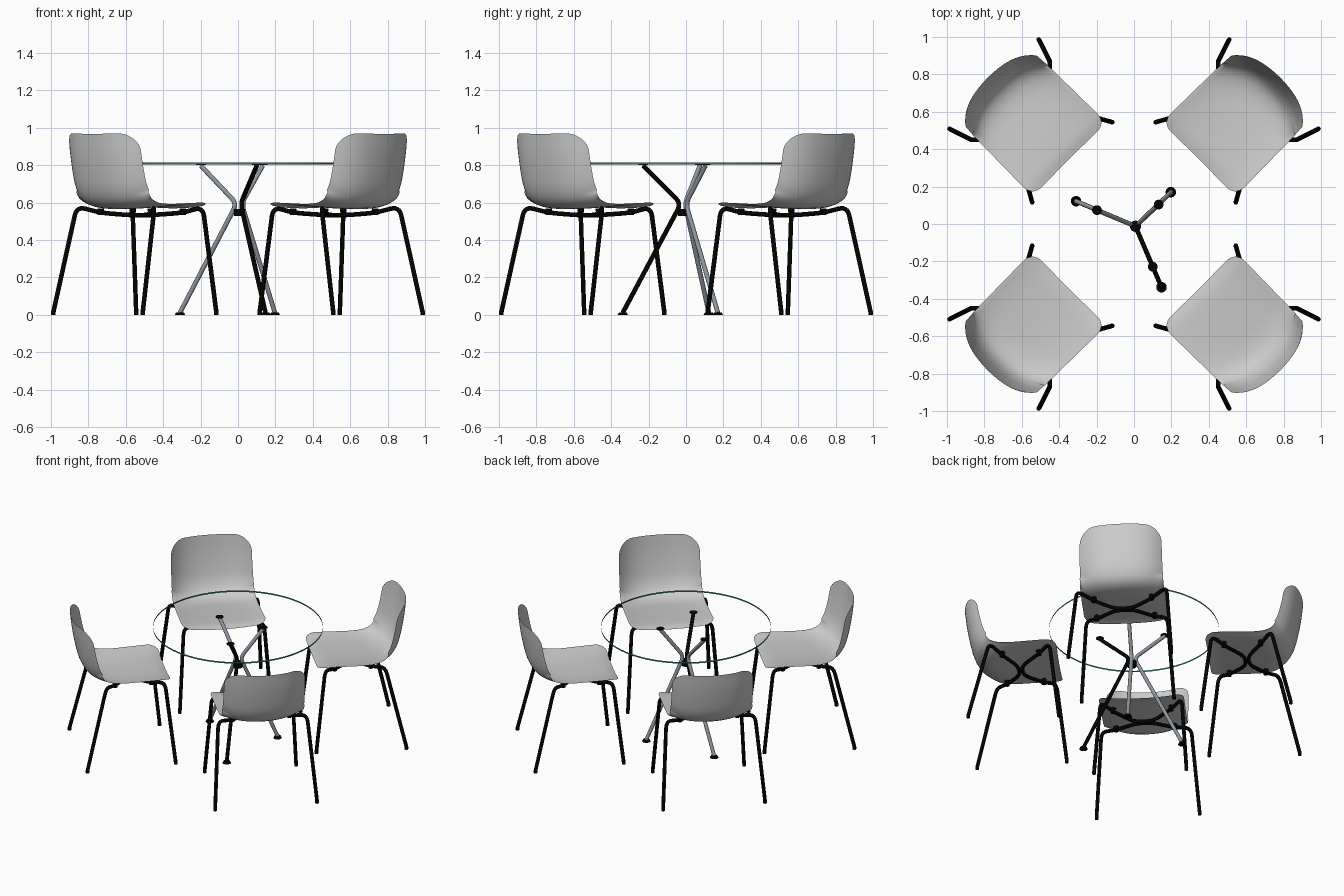
import bpy, bmesh
from math import sqrt, pi, cos
from mathutils import Vector, Matrix

if "Cube" in bpy.data.objects:
    bpy.data.objects.remove(bpy.data.objects["Cube"])


def material(name, rgba):
    m = bpy.data.materials.new(name)
    m.diffuse_color = rgba
    m.use_nodes = True
    m.node_tree.nodes["Principled BSDF"].inputs["Base Color"].default_value = m.diffuse_color
    return m


BLACK = material("black_metal", (0.001, 0.001, 0.001, 1))
STEEL = material("steel", (0.28, 0.32, 0.36, 1))
RIM = material("glass_edge", (0.03, 0.22, 0.16, 1))


def finish(name, bm, mats=()):
    me = bpy.data.meshes.new(name)
    bm.to_mesh(me)
    bm.free()
    ob = bpy.data.objects.new(name, me)
    bpy.context.collection.objects.link(ob)
    for m in mats:
        me.materials.append(m)
    bpy.ops.object.select_all(action='DESELECT')
    ob.select_set(True)
    bpy.context.view_layer.objects.active = ob
    bpy.ops.object.shade_smooth_by_angle(angle=0.7)
    return ob


def fillet(points, radius, steps=7):
    """Polyline with its corners rounded."""
    p = [Vector(q) for q in points]
    out = [p[0]]
    for a, b, c in zip(p, p[1:], p[2:]):
        s = b + (a - b).normalized() * min(radius, (a - b).length * 0.48)
        e = b + (c - b).normalized() * min(radius, (c - b).length * 0.48)
        for i in range(steps):
            t = i / (steps - 1)
            out.append(s * (1 - t) ** 2 + b * 2 * t * (1 - t) + e * t * t)
    return out + [p[-1]]


def tube(name, points, radius, mat, bend=0.05):
    cu = bpy.data.curves.new(name, 'CURVE')
    cu.dimensions = '3D'
    cu.bevel_depth = radius
    cu.bevel_resolution = 3
    cu.use_fill_caps = True
    pts = fillet(points, bend)
    sp = cu.splines.new('POLY')
    sp.points.add(len(pts) - 1)
    for q, v in zip(sp.points, pts):
        q.co = (*v, 1)
    cu.materials.append(mat)
    ob = bpy.data.objects.new(name, cu)
    bpy.context.collection.objects.link(ob)
    return ob


def disc(name, loc, r1, r2, depth, mat, seg=24):
    bm = bmesh.new()
    bmesh.ops.create_cone(bm, cap_ends=True, segments=seg, radius1=r1, radius2=r2,
                          depth=depth, matrix=Matrix.Translation(loc))
    return finish(name, bm, [mat])


# Seat shell: centre profile (distance from table centre, height, side curl)
PROFILE = [(0.490, 0.570, 0.25), (0.55, 0.580, 0.2), (0.66, 0.577, 0.2), (0.80, 0.569, 0.25),
           (0.89, 0.565, 0.4), (0.958, 0.572, 0.7), (1.013, 0.602, 0.97), (1.050, 0.665, 1.0),
           (1.073, 0.75, 1.0), (1.093, 0.86, 1.0), (1.106, 0.968, 1.0)]


def smooth_profile():
    p = [Vector(q) for q in PROFILE]
    p = [2 * p[0] - p[1]] + p + [2 * p[-1] - p[-2]]
    out = []
    for a, b, c, d in zip(p, p[1:], p[2:], p[3:]):
        for i in range(12):
            t = i / 12
            out.append(0.5 * (2 * b + (c - a) * t + (2 * a - 5 * b + 4 * c - d) * t * t
                              + (3 * b - a - 3 * c + d) * t ** 3))
    return out + [p[-2]]


def seat_shell():
    pts = smooth_profile()
    dist = [0]
    for a, b in zip(pts, pts[1:]):
        dist.append(dist[-1] + (b - a).xy.length)
    total, r0, r1 = dist[-1], 0.07, 0.1

    def at(v):
        i = max(k for k in range(len(dist) - 1) if dist[k] <= v)
        t = min(1, (v - dist[i]) / (dist[i + 1] - dist[i]))
        return pts[i].lerp(pts[i + 1], t), (pts[i + 1] - pts[i]).xy.normalized()

    ease = [1 - cos(i / 8 * pi / 2) for i in range(8)]
    vs = [r0 * e for e in ease]
    vs += [r0 + (total - r0 - r1) * i / 26 for i in range(27)]
    vs += [total - r1 * e for e in reversed(ease)]
    bm = bmesh.new()
    rows = []
    for v in vs:
        w = full = 0.280 - 0.013 * v / total
        for r, g in ((r0, v), (r1, total - v)):
            if g < r:
                w = full - r + sqrt(max(0, r * r - (r - g) ** 2))
        c, tan = at(v)
        row = []
        for i in range(25):
            x = w * (i / 12 - 1)
            off = c.z * (0.7 * x * x + 8 * x ** 4)
            row.append(bm.verts.new((x, c.x - tan.y * off, c.y + tan.x * off)))
        rows.append(row)
    for a, b in zip(rows, rows[1:]):
        for i in range(24):
            bm.faces.new((a[i], a[i + 1], b[i + 1], b[i]))
    bmesh.ops.solidify(bm, geom=bm.faces[:], thickness=0.011)
    bmesh.ops.recalc_face_normals(bm, faces=bm.faces[:])
    return finish("seat_shell", bm)


def mirrored(half):
    return half + [(-x, y, z) for x, y, z in reversed(half[:-1])]


# One chair standing along +y, facing the table centre
FRONT = [(0.303, 0.467, 0.015), (0.266, 0.532, 0.578), (0.19, 0.607, 0.546),
         (0.07, 0.722, 0.534), (0, 0.734, 0.533)]
BACK = [(0.338, 1.058, 0.015), (0.294, 0.925, 0.580), (0.19, 0.848, 0.546),
        (0.07, 0.762, 0.534), (0, 0.750, 0.533)]
chair = [seat_shell(),
         tube("front_leg_frame", mirrored(FRONT), 0.0123, BLACK),
         tube("back_leg_frame", mirrored(BACK), 0.0123, BLACK)]
for s in (-1, 1):
    for y in (0.607, 0.848):
        chair.append(disc("seat_mount", (s * 0.19, y, 0.552), 0.016, 0.018, 0.034, BLACK, 16))

# Four chairs around the table
for k in range(4):
    rot = Matrix.Rotation(-pi / 4 + k * pi / 2, 4, 'Z')
    for ob in chair:
        o = ob if k == 3 else ob.copy()
        if k < 3:
            bpy.context.collection.objects.link(o)
        o.matrix_world = rot

# Glass table top: only its green edge band reads, the panes are clear
bm = bmesh.new()
bmesh.ops.create_cone(bm, cap_ends=False, segments=96, radius1=0.555, radius2=0.555,
                      depth=0.011, matrix=Matrix.Translation((0, 0, 0.81)))
finish("glass_top_edge", bm, [RIM])

# Three bent table legs meeting at a hub
HUB = Vector((0.008, -0.012, 0))
for foot, top, mat in (((-0.31, 0.122), (-0.198, 0.074), STEEL),
                       ((0.197, 0.17), (0.132, 0.104), STEEL),
                       ((0.147, -0.338), (0.1, -0.228), BLACK)):
    out = (Vector((*foot, 0)) - HUB).normalized()
    waist = HUB + out * 0.016 + Vector((0, 0, 0.595))
    tube("table_leg", [(*foot, 0.012), waist, (*top, 0.797)], 0.0125, mat, 0.04)
    disc("table_foot", (*foot, 0.007), 0.028, 0.02, 0.014, BLACK)
    disc("top_mount", (*top, 0.803), 0.026, 0.026, 0.004, BLACK)
disc("leg_hub", HUB + Vector((0, 0, 0.548)), 0.03, 0.03, 0.036, BLACK)

# Legs end just above the floor on small glides
bpy.context.view_layer.update()
for ob in [o for o in bpy.data.objects if o.name.startswith("front_leg_frame")
           or o.name.startswith("back_leg_frame")]:
    ends = FRONT if ob.name.startswith("front") else BACK
    for s in (-1, 1):
        x, y, z = ends[0]
        disc("foot_glide", ob.matrix_world @ Vector((s * x, y, 0.009)), 0.012, 0.012, 0.018, BLACK, 12)
